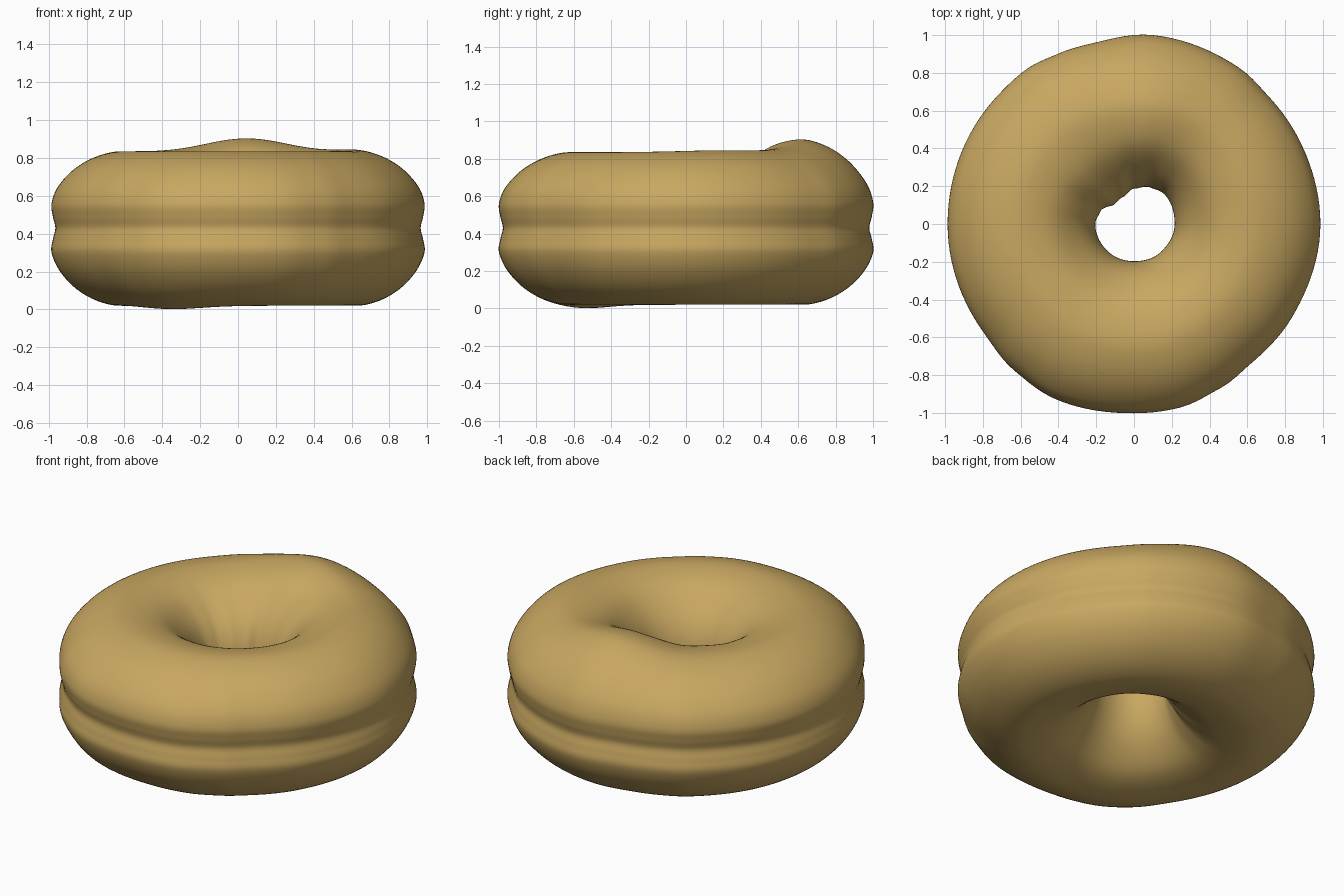
import bpy, bmesh, math
from mathutils import Vector

if "Cube" in bpy.data.objects:
    bpy.data.objects.remove(bpy.data.objects["Cube"])

N_RING, N_SUB = 128, 6

# Cross-section (radius, z): inner wall, top, grooved outer side, bottom
PROFILE = [(0.20, 0.43), (0.225, 0.57), (0.30, 0.69), (0.43, 0.795), (0.60, 0.835),
           (0.74, 0.81), (0.86, 0.745), (0.95, 0.65), (0.985, 0.56), (0.978, 0.49),
           (0.965, 0.43), (0.978, 0.37), (0.985, 0.30), (0.94, 0.20), (0.85, 0.105),
           (0.73, 0.04), (0.60, 0.02), (0.43, 0.06), (0.30, 0.165), (0.225, 0.29)]

# Uneven outlines: (angle in degrees, radius)
OUTER = [(0, .985), (25, .98), (43, .98), (56, .995), (85, 1.003), (103, .98), (114, .985),
         (124, .996), (136, .99), (180, .985), (216, .98), (231, 1.0), (244, 1.014),
         (270, 1.0), (284, 1.0), (298, .98), (310, .962), (330, .97)]
HOLE = [(0, .215), (45, .225), (65, .212), (90, .187), (110, .155), (135, .147),
        (160, .19), (180, .205), (225, .20), (270, .197), (315, .205)]


def spline(p0, p1, p2, p3, t):
    return 0.5 * (2 * p1 + (p2 - p0) * t + (2 * p0 - 5 * p1 + 4 * p2 - p3) * t * t
                  + (3 * p1 - p0 - 3 * p2 + p3) * t ** 3)


def outline(table, deg):
    """Smooth interpolation of a radius around the ring."""
    pts = table + [(table[0][0] + 360, table[0][1])]
    for (a, ra), (b, rb) in zip(pts, pts[1:]):
        if a <= deg <= b:
            t = (deg - a) / (b - a)
            return ra + (rb - ra) * t * t * (3 - 2 * t)


def bump(deg, centre, width):
    d = (deg - centre + 180) % 360 - 180
    return math.exp(-(d / width) ** 2)


# Smooth closed section
n = len(PROFILE)
vec = [Vector(p) for p in PROFILE]
section = [spline(vec[i - 1], vec[i], vec[(i + 1) % n], vec[(i + 2) % n], k / N_SUB)
           for i in range(n) for k in range(N_SUB)]

# Sweep the section round the ring
bm = bmesh.new()
rings = []
for i in range(N_RING):
    deg = 360 * i / N_RING
    a = math.radians(deg)
    r_out, r_in = outline(OUTER, deg), outline(HOLE, deg)
    ring = []
    for r, z in section:
        f = (r - 0.20) / 0.785
        rr = r + (r_out - 0.985) * f ** 2 + (r_in - 0.20) * (1 - f) ** 2
        up = max(0, (z - 0.43) / 0.405)
        down = max(0, (0.43 - z) / 0.41)
        z += 0.068 * up ** 2 * bump(deg, 86, 27) + 0.01 * up * bump(deg, 20, 30)
        z -= 0.018 * down ** 2 * bump(deg, 237, 22)
        ring.append(bm.verts.new((rr * math.cos(a), rr * math.sin(a), z)))
    rings.append(ring)
m = len(section)
for i in range(N_RING):
    r0, r1 = rings[i], rings[(i + 1) % N_RING]
    for j in range(m):
        bm.faces.new((r0[j], r0[(j + 1) % m], r1[(j + 1) % m], r1[j]))
bmesh.ops.recalc_face_normals(bm, faces=bm.faces)
for face in bm.faces:
    face.smooth = True

mesh = bpy.data.meshes.new("ring_cake")
bm.to_mesh(mesh)
bm.free()
dough = bpy.data.materials.new("golden_dough")
dough.diffuse_color = (0.58, 0.39, 0.12, 1)
dough.use_nodes = True
dough.node_tree.nodes["Principled BSDF"].inputs["Base Color"].default_value = dough.diffuse_color
mesh.materials.append(dough)
bpy.context.collection.objects.link(bpy.data.objects.new("ring_cake", mesh))
